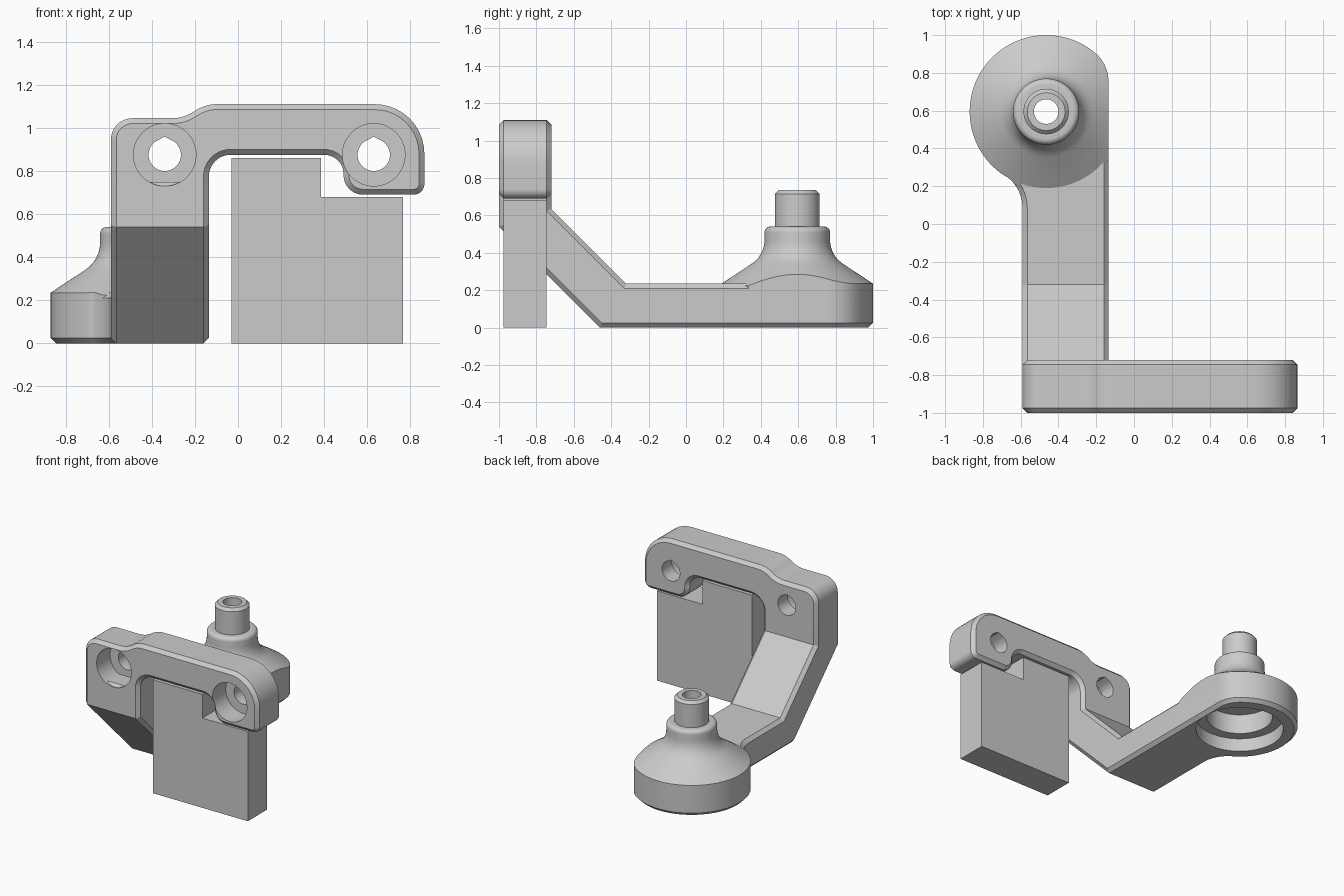
import bpy, bmesh, math
from mathutils import Vector, Matrix

if "Cube" in bpy.data.objects:
    bpy.data.objects.remove(bpy.data.objects["Cube"])

grey = bpy.data.materials.new("light_grey")
grey.use_nodes = True
grey.diffuse_color = (0.6, 0.6, 0.6, 1)
grey.node_tree.nodes["Principled BSDF"].inputs["Base Color"].default_value = (0.6, 0.6, 0.6, 1)

CX, CY, R = -0.465, 0.595, 0.405      # cup centre and radius
LEFT, RIGHT = -0.59, -0.135           # arm sides


def arc(cx, cy, r, a0, a1, n):
    return [(cx + r * math.cos(math.radians(a0 + (a1 - a0) * i / n)),
             cy + r * math.sin(math.radians(a0 + (a1 - a0) * i / n))) for i in range(n + 1)]


def rounded(corners, n=10):
    """Polyline from (x, y, radius) corners, each rounded by its radius."""
    out = []
    for i, (x, y, r) in enumerate(corners):
        p = Vector((x, y))
        if r == 0:
            out.append((x, y))
            continue
        u = (Vector(corners[i - 1][:2]) - p).normalized()
        v = (Vector(corners[(i + 1) % len(corners)][:2]) - p).normalized()
        half = u.angle(v) / 2
        c = p + (u + v).normalized() * (r / math.sin(half))
        start = p + u * (r / math.tan(half)) - c
        end = p + v * (r / math.tan(half)) - c
        turn = math.atan2(start.x * end.y - start.y * end.x, start.dot(end))
        for k in range(n + 1):
            q = c + Matrix.Rotation(turn * k / n, 2) @ start
            out.append((q.x, q.y))
    return out


def finish(name, bm):
    bmesh.ops.recalc_face_normals(bm, faces=bm.faces[:])
    mesh = bpy.data.meshes.new(name)
    bm.to_mesh(mesh)
    bm.free()
    mesh.materials.append(grey)
    ob = bpy.data.objects.new(name, mesh)
    bpy.context.collection.objects.link(ob)
    return ob


def prism(name, outline, axis, lo, hi):
    """Extrude a 2D outline along the named axis."""
    place = {"x": lambda a, b, d: (d, a, b),
             "y": lambda a, b, d: (a, d, b),
             "z": lambda a, b, d: (a, b, d)}[axis]
    bm = bmesh.new()
    face = bm.faces.new([bm.verts.new(place(a, b, lo)) for a, b in outline])
    ext = bmesh.ops.extrude_face_region(bm, geom=[face])
    verts = [g for g in ext["geom"] if isinstance(g, bmesh.types.BMVert)]
    bmesh.ops.translate(bm, verts=verts, vec=place(0, 0, hi - lo))
    return finish(name, bm)


def revolve(name, profile, steps=96):
    bm = bmesh.new()
    verts = [bm.verts.new((CX + r, CY, z)) for r, z in profile]
    edges = [bm.edges.new((verts[i - 1], verts[i])) for i in range(len(verts))]
    bmesh.ops.spin(bm, geom=verts + edges, cent=(CX, CY, 0), axis=(0, 0, 1),
                   angle=math.tau, steps=steps)
    bmesh.ops.remove_doubles(bm, verts=bm.verts[:], dist=1e-5)
    return finish(name, bm)


def apply(ob, mod):
    bpy.context.view_layer.objects.active = ob
    bpy.ops.object.modifier_apply(modifier=mod.name)


def chamfer(ob):
    mod = ob.modifiers.new("chamfer", "BEVEL")
    mod.width, mod.segments = 0.025, 1
    mod.limit_method, mod.angle_limit = "ANGLE", math.radians(60)
    apply(ob, mod)


def boolean(ob, cutter, operation="DIFFERENCE"):
    mod = ob.modifiers.new("cut", "BOOLEAN")
    mod.operation, mod.solver, mod.object = operation, "EXACT", cutter
    apply(ob, mod)
    bpy.data.objects.remove(cutter)


# Upright mounting plate with its hooked end
plate = prism("mounting_plate", rounded([
    (LEFT, 0.6, 0), (LEFT, 1.045, 0.1), (-0.25, 1.045, 0.18), (-0.155, 1.11, 0.18),
    (0.865, 1.11, 0.23), (0.865, 0.69, 0.05), (0.49, 0.69, 0.09), (0.49, 0.875, 0.09),
    (RIGHT, 0.875, 0.1), (RIGHT, 0.6, 0)]), "y", -1, -0.72)
chamfer(plate)

# Screw holes: slightly peaked bore and a round counterbore
for x in (-0.34, 0.63):
    z = 0.875
    bore = arc(x, z, 0.075, 120, 420, 40) + [(x, z + 0.084)]
    boolean(plate, prism("bore_cutter", bore, "y", -1.1, -0.6))
    boolean(plate, prism("counterbore_cutter", arc(x, z, 0.145, 0, 354, 59), "y", -1.1, -0.84))

# Sloping arm
arm = prism("sloping_arm", [(-1, 0.54), (-0.46, 0), (0, 0), (0, 0.235), (-0.32, 0.235),
                            (-0.73, 0.645), (-0.73, 0.75), (-1, 0.75)], "x", LEFT, RIGHT)
chamfer(arm)

# Base: arm end flowing into the round cup, flattened on one side
plan = rounded([(RIGHT, -0.25, 0), (RIGHT, 0.858, 0.2), (CX, 1.09, 0)])[:-1]
plan += arc(CX, CY, R, 55, 237.5, 50)
plan += arc(-0.795, 0.085, 0.205, 57.5, 0, 14)[1:] + [(LEFT, -0.25)]
base = prism("cup_base", plan, "z", 0, 0.235)
chamfer(base)
boolean(base, prism("recess_cutter", arc(CX, CY, 0.305, 0, 355, 71), "z", -0.1, 0.1))
boolean(base, prism("inner_recess_cutter", arc(CX, CY, 0.23, 0, 356.25, 95), "z", -0.1, 0.4))

# Conical cap with collar and hollow spout, trimmed to the base outline
cap = revolve("cap_and_spout", rounded([
    (0.23, 0.12, 0), (0.42, 0.12, 0), (0.42, 0.225, 0), (0.175, 0.387, 0.15),
    (0.175, 0.54, 0.03), (0.12, 0.54, 0), (0.12, 0.715, 0), (0.1, 0.735, 0),
    (0.065, 0.735, 0), (0.065, 0.25, 0), (0.23, 0.25, 0)], 6))
boolean(cap, prism("trim_cutter", plan, "z", -0.1, 1), "INTERSECT")

# Stepped block under the plate
block = prism("stepped_block", [(-0.03, 0), (0.765, 0), (0.765, 0.68), (0.385, 0.68),
                                (0.385, 0.86), (-0.03, 0.86)], "y", -0.975, -0.745)

bpy.ops.object.select_all(action="DESELECT")
for ob in (plate, arm, base, cap):
    ob.select_set(True)
bpy.context.view_layer.objects.active = plate
bpy.ops.object.shade_smooth_by_angle(angle=math.radians(25))
